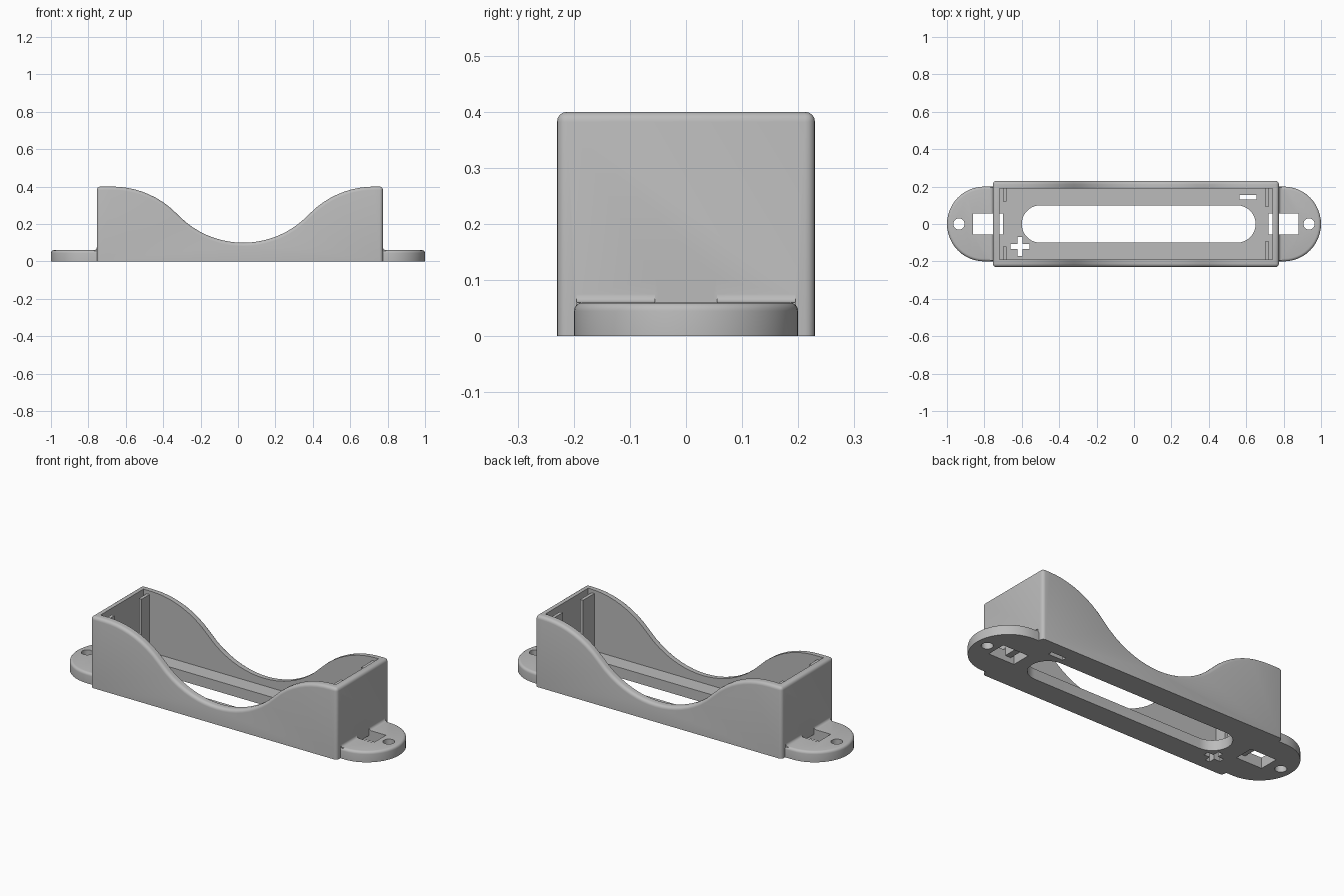
import bpy, bmesh, math

if "Cube" in bpy.data.objects:
    bpy.data.objects.remove(bpy.data.objects["Cube"])

grey = bpy.data.materials.new("plain grey plastic")
grey.use_nodes = True
grey.diffuse_color = (0.5, 0.5, 0.5, 1)
grey.node_tree.nodes["Principled BSDF"].inputs["Base Color"].default_value = (0.5, 0.5, 0.5, 1)

MID = 0.01          # centre of the box along x
HALF = 0.765        # half length of the box
FLOOR = 0.058       # top of the inside floor


def prism(name, points, low, high, axis="z", rounding=0):
    """Extrude a 2D outline along z, or an xz outline along y; round all but the base."""
    bm = bmesh.new()
    place = (lambda a, b, h: (a, b, h)) if axis == "z" else (lambda a, b, h: (a, h, b))
    base = bm.faces.new([bm.verts.new(place(a, b, low)) for a, b in points])
    top = bmesh.ops.extrude_face_region(bm, geom=[base])["geom"]
    for v in top:
        if isinstance(v, bmesh.types.BMVert):
            v.co = place(v.co.x, v.co.y if axis == "z" else v.co.z, high)
    bmesh.ops.recalc_face_normals(bm, faces=bm.faces)
    if rounding:
        edges = [e for e in bm.edges if max(v.co.z for v in e.verts) > 0.001
                 and e.calc_face_angle(0) > math.radians(60)]
        bmesh.ops.bevel(bm, geom=edges, offset=rounding, segments=4, profile=0.5,
                        affect="EDGES", clamp_overlap=True)
    mesh = bpy.data.meshes.new(name)
    bm.to_mesh(mesh)
    bm.free()
    mesh.materials.append(grey)
    obj = bpy.data.objects.new(name, mesh)
    bpy.context.collection.objects.link(obj)
    return obj


def block(name, x0, x1, y0, y1, z0, z1):
    x0, x1 = sorted((x0, x1))
    y0, y1 = sorted((y0, y1))
    return prism(name, [(x0, y0), (x1, y0), (x1, y1), (x0, y1)], z0, z1)


def stadium(x0, x1, r, steps=24):
    """Outline of a bar with round ends."""
    points = []
    for cx, start in ((x1 - r, -90), (x0 + r, 90)):
        for i in range(steps + 1):
            a = math.radians(start + 180 * i / steps)
            points.append((cx + r * math.cos(a), r * math.sin(a)))
    return points


def circle(cx, r, steps=32):
    return [(cx + r * math.cos(math.tau * i / steps), r * math.sin(math.tau * i / steps))
            for i in range(steps)]


def combine(body, part, operation):
    """Merge a part into the body, or cut it away."""
    mod = body.modifiers.new(operation, "BOOLEAN")
    mod.operation, mod.solver, mod.object = operation, "EXACT", part
    bpy.context.view_layer.objects.active = body
    bpy.ops.object.modifier_apply(modifier=mod.name)
    bpy.data.objects.remove(part)


def join(part):
    combine(holder, part, "UNION")


def cut(part):
    combine(holder, part, "DIFFERENCE")


# Box with a scooped top: two convex arcs flowing into a concave one
scoop, radius, reach = 0.028, 0.483, 0.35
left, right = MID - HALF, MID + HALF
outline = [(left, 0), (right, 0), (right, 0.4)]
steps = 36
for i in range(steps + 1):
    d = 2 * reach * (1 - 2 * i / steps)
    inner = min(abs(d), 2 * reach - abs(d))
    rise = radius - math.sqrt(radius ** 2 - inner ** 2)
    outline.append((scoop + d, 0.1 + rise if abs(d) <= reach else 0.4 - rise))
outline.append((left, 0.4))
holder = prism("battery_holder", outline, -0.23, 0.23, "y", 0.018)

# Base plate with round mounting tabs
join(prism("base_plate", stadium(-1, 1, 0.2), 0, 0.06, rounding=0.015))

# Small fillets where the tabs meet the end walls
for s in (-1, 1):
    wall = MID + s * HALF
    arc = [(wall + s * 0.015 * (1 - math.sin(t * math.pi / 8)),
            0.075 - 0.015 * math.cos(t * math.pi / 8)) for t in range(5)]
    profile = [(wall - s * 0.01, 0.05), (wall + s * 0.015, 0.05)] + arc + [(wall - s * 0.01, 0.075)]
    for t in (-1, 1):
        y0, y1 = sorted((t * 0.05, t * 0.195))
        join(prism("tab_fillet", profile, y0, y1, "y"))

# Inside of the box and the long floor opening
cut(block("inside", left + 0.035, right - 0.035, -0.19, 0.19, FLOOR, 0.6))
cut(prism("floor_opening", stadium(-0.6, 0.65, 0.1), -0.1, 0.2))

# Contact passages under the end walls, and screw holes
for s in (-1, 1):
    outer, wall, inside, end = (MID + s * d for d in (0.87, HALF, 0.73, 0.71))
    cut(block("passage", outer, end, -0.055, 0.055, -0.1, 0.03))
    cut(block("tab_slot", outer, wall, -0.055, 0.055, -0.1, 0.1))
    cut(block("contact_slot", inside, end, -0.055, 0.055, -0.1, 0.1))
    cut(prism("screw_hole", circle(s * 0.936, 0.03), -0.1, 0.2))

# Polarity marks cut through the floor
cut(block("minus_mark", 0.565, 0.655, 0.13, 0.155, -0.1, 0.1))
cut(block("plus_mark_bar", -0.66, -0.56, -0.134, -0.106, -0.1, 0.1))
cut(block("plus_mark_stem", -0.624, -0.596, -0.17, -0.07, -0.1, 0.1))

# Upright ribs that hold the contact plates
for s, reach_in in ((-1, 0.12), (1, 0.09)):
    for t in (-1, 1):
        join(block("contact_rib", MID + s * 0.692, MID + s * 0.71,
                   t * reach_in, t * 0.2, FLOOR - 0.02, 0.38))

# Smooth shading with sharp corners kept
bpy.ops.object.select_all(action="DESELECT")
holder.select_set(True)
bpy.context.view_layer.objects.active = holder
bpy.ops.object.shade_smooth_by_angle(angle=math.radians(30))
